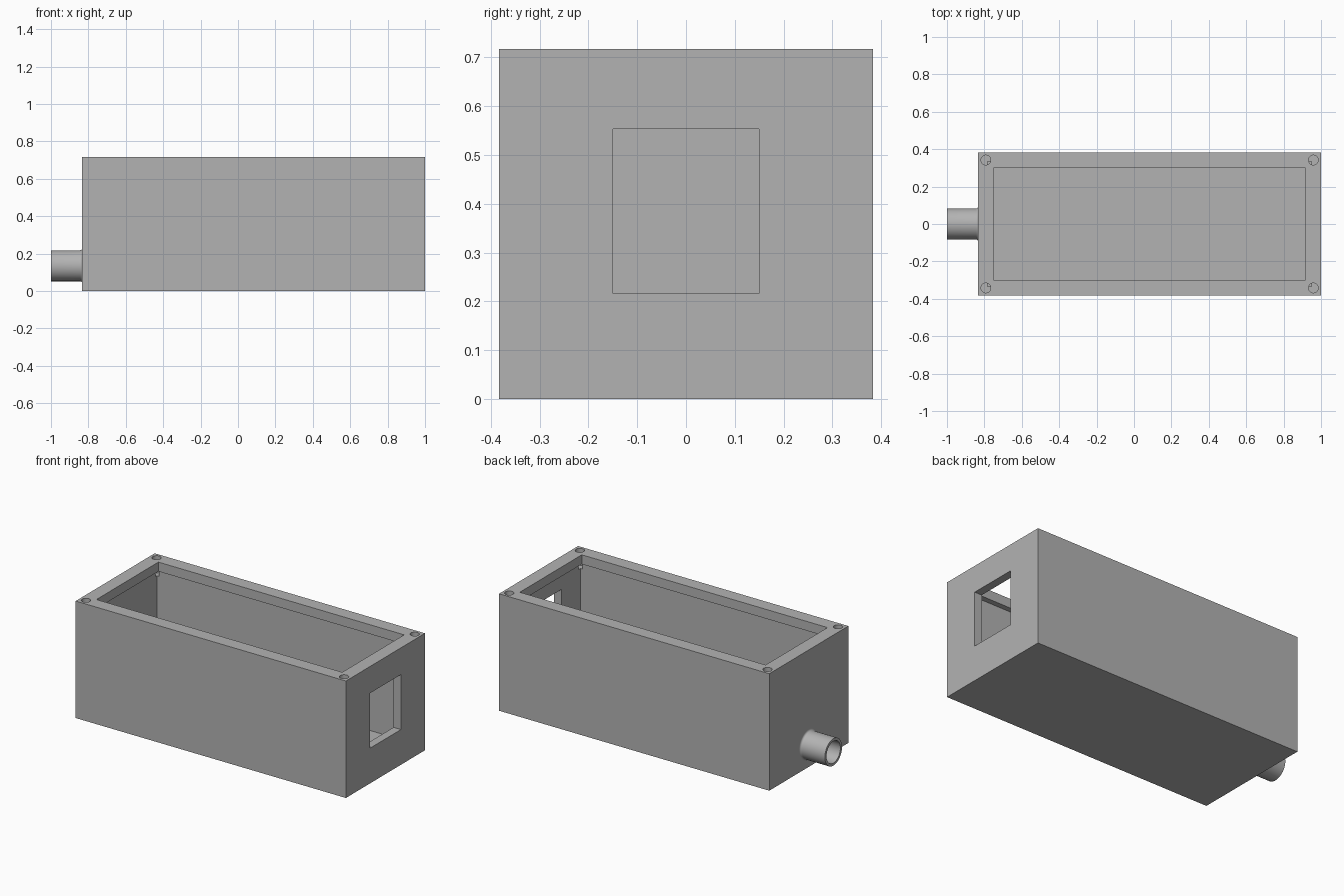
import bpy, bmesh, math
from mathutils import Matrix, Vector

if "Cube" in bpy.data.objects:
    bpy.data.objects.remove(bpy.data.objects["Cube"])

grey = bpy.data.materials.new("plain grey")
grey.use_nodes = True
colour = (0.45, 0.45, 0.45, 1)
grey.diffuse_color = colour
grey.node_tree.nodes["Principled BSDF"].inputs["Base Color"].default_value = colour

X0, X1, Y, TOP = -0.833, 1.0, 0.383, 0.717   # outer case
WALL, RIM, RIM_Z = 0.05, 0.083, 0.66         # wall, rim width, rim underside
PIPE_Z, PIPE_R, BORE_R = 0.135, 0.083, 0.067


def add_object(name, bm):
    bmesh.ops.recalc_face_normals(bm, faces=bm.faces)
    mesh = bpy.data.meshes.new(name)
    bm.to_mesh(mesh)
    bm.free()
    mesh.materials.append(grey)
    ob = bpy.data.objects.new(name, mesh)
    bpy.context.collection.objects.link(ob)
    return ob


def box(name, low, high):
    low, high = Vector(low), Vector(high)
    bm = bmesh.new()
    size = Matrix.Diagonal((*(high - low), 1))
    bmesh.ops.create_cube(bm, size=1, matrix=Matrix.Translation((low + high) / 2) @ size)
    return add_object(name, bm)


def cylinder(name, centre, radius, depth, axis="Z"):
    bm = bmesh.new()
    turn = Matrix.Rotation(math.pi / 2, 4, "Y") if axis == "X" else Matrix()
    bmesh.ops.create_cone(bm, cap_ends=True, segments=48, radius1=radius, radius2=radius,
                          depth=depth, matrix=Matrix.Translation(centre) @ turn)
    return add_object(name, bm)


def smooth(ob):
    bpy.ops.object.select_all(action="DESELECT")
    bpy.context.view_layer.objects.active = ob
    ob.select_set(True)
    bpy.ops.object.shade_smooth_by_angle(angle=math.radians(30))


def cut(target, cutter):
    mod = target.modifiers.new("cut", "BOOLEAN")
    mod.operation = "DIFFERENCE"
    mod.solver = "EXACT"
    mod.object = cutter
    bpy.context.view_layer.objects.active = target
    bpy.ops.object.modifier_apply(modifier=mod.name)
    bpy.data.objects.remove(cutter)


# Case with an overhanging rim around the open top
case = box("case", (X0, -Y, 0), (X1, Y, TOP))
cut(case, box("cavity", (X0 + WALL, -Y + WALL, WALL), (X1 - WALL, Y - WALL, RIM_Z)))
cut(case, box("opening", (X0 + RIM, -Y + RIM, RIM_Z - 0.1), (X1 - RIM, Y - RIM, TOP + 0.1)))

# Window in the end wall
cut(case, box("window", (X1 - 0.2, -0.15, 0.216), (X1 + 0.1, 0.15, 0.553)))

# Screw holes in the rim corners
for x in (X0 + 0.041, X1 - 0.041):
    for y in (-Y + 0.041, Y - 0.041):
        cut(case, cylinder("screw_hole", (x, y, TOP), 0.026, 0.21))

# Bore through the wall behind the pipe
cut(case, cylinder("bore", (X0, 0, PIPE_Z), BORE_R, 0.2, "X"))
smooth(case)

# Pipe with a small flare where it meets the case
flare = 0.012
profile = [(X0 + WALL, BORE_R), (-1, BORE_R), (-1, PIPE_R)]
for i in range(6):
    a = math.pi / 2 * i / 5
    profile.append((X0 - flare * (1 - math.sin(a)), PIPE_R + flare * (1 - math.cos(a))))
bm = bmesh.new()
verts = [bm.verts.new((x, 0, PIPE_Z + r)) for x, r in profile]
edges = [bm.edges.new(pair) for pair in zip(verts, verts[1:])]
bmesh.ops.spin(bm, geom=verts + edges, cent=(0, 0, PIPE_Z), axis=(1, 0, 0),
               angle=math.tau, steps=48)
bmesh.ops.remove_doubles(bm, verts=bm.verts, dist=0.0001)
smooth(add_object("outlet_pipe", bm))
